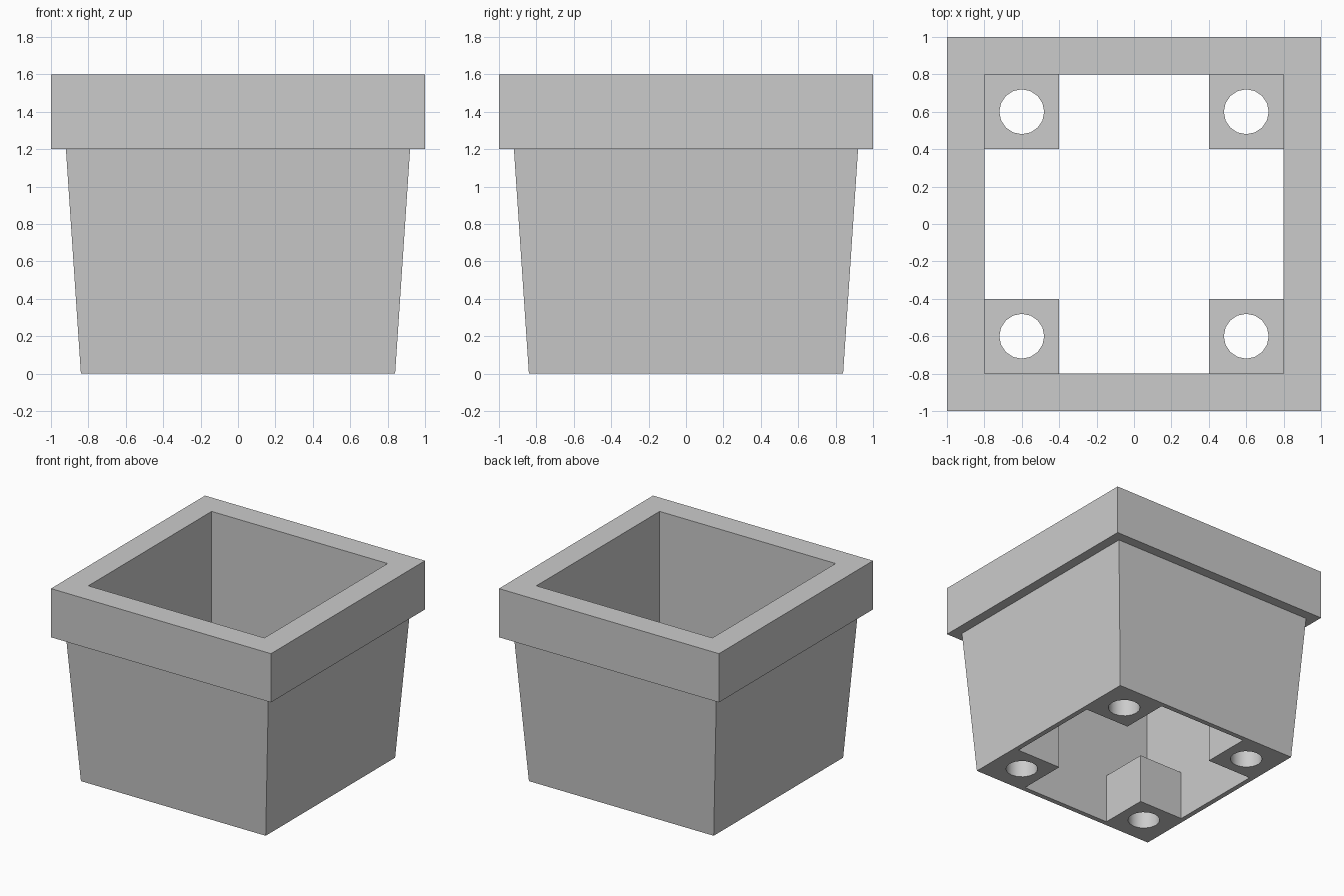
import bpy, bmesh

if "Cube" in bpy.data.objects:
    bpy.data.objects.remove(bpy.data.objects["Cube"])


def add_object(name, bm):
    bmesh.ops.recalc_face_normals(bm, faces=bm.faces)
    mesh = bpy.data.meshes.new(name)
    bm.to_mesh(mesh)
    bm.free()
    obj = bpy.data.objects.new(name, mesh)
    bpy.context.collection.objects.link(obj)
    return obj


def square_frame(name, profile):
    """Sweep a closed (half width, height) profile around a square."""
    bm = bmesh.new()
    corners = [(-1, -1), (1, -1), (1, 1), (-1, 1)]
    loops = [[bm.verts.new((r * x, r * y, z)) for r, z in profile] for x, y in corners]
    n = len(profile)
    for i in range(4):
        a, b = loops[i], loops[(i + 1) % 4]
        for j in range(n):
            k = (j + 1) % n
            bm.faces.new((a[j], b[j], b[k], a[k]))
    return add_object(name, bm)


def drilled_block(name, x, y):
    """Corner block with a vertical through hole."""
    bm = bmesh.new()
    bmesh.ops.create_cube(bm, size=0.4)
    bmesh.ops.translate(bm, verts=bm.verts, vec=(x, y, 0.2))
    block = add_object(name, bm)

    bpy.ops.mesh.primitive_cylinder_add(vertices=16, radius=0.12, depth=0.8,
                                        location=(x, y, 0.2))
    cutter = bpy.context.object
    cutter.name = name + "_cutter"
    cutter.hide_render = True

    mod = block.modifiers.new("hole", 'BOOLEAN')
    mod.object = cutter
    mod.operation = 'DIFFERENCE'
    mod.solver = 'EXACT'
    bpy.ops.object.select_all(action='DESELECT')
    block.select_set(True)
    bpy.context.view_layer.objects.active = block
    bpy.ops.object.modifier_apply(modifier=mod.name)
    bpy.data.objects.remove(cutter, do_unlink=True)
    bpy.ops.object.shade_smooth_by_angle()


# Tapered pot wall with overhanging rim and straight square opening
square_frame("pot_wall_and_rim", [(0.8, 0), (0.84, 0), (0.92, 1.2),
                                  (1, 1.2), (1, 1.6), (0.8, 1.6)])

# Four drilled blocks inside the bottom corners
for side_y, row in ((-1, "front"), (1, "back")):
    for side_x, side in ((-1, "left"), (1, "right")):
        drilled_block(f"corner_block_{row}_{side}", 0.6 * side_x, 0.6 * side_y)
